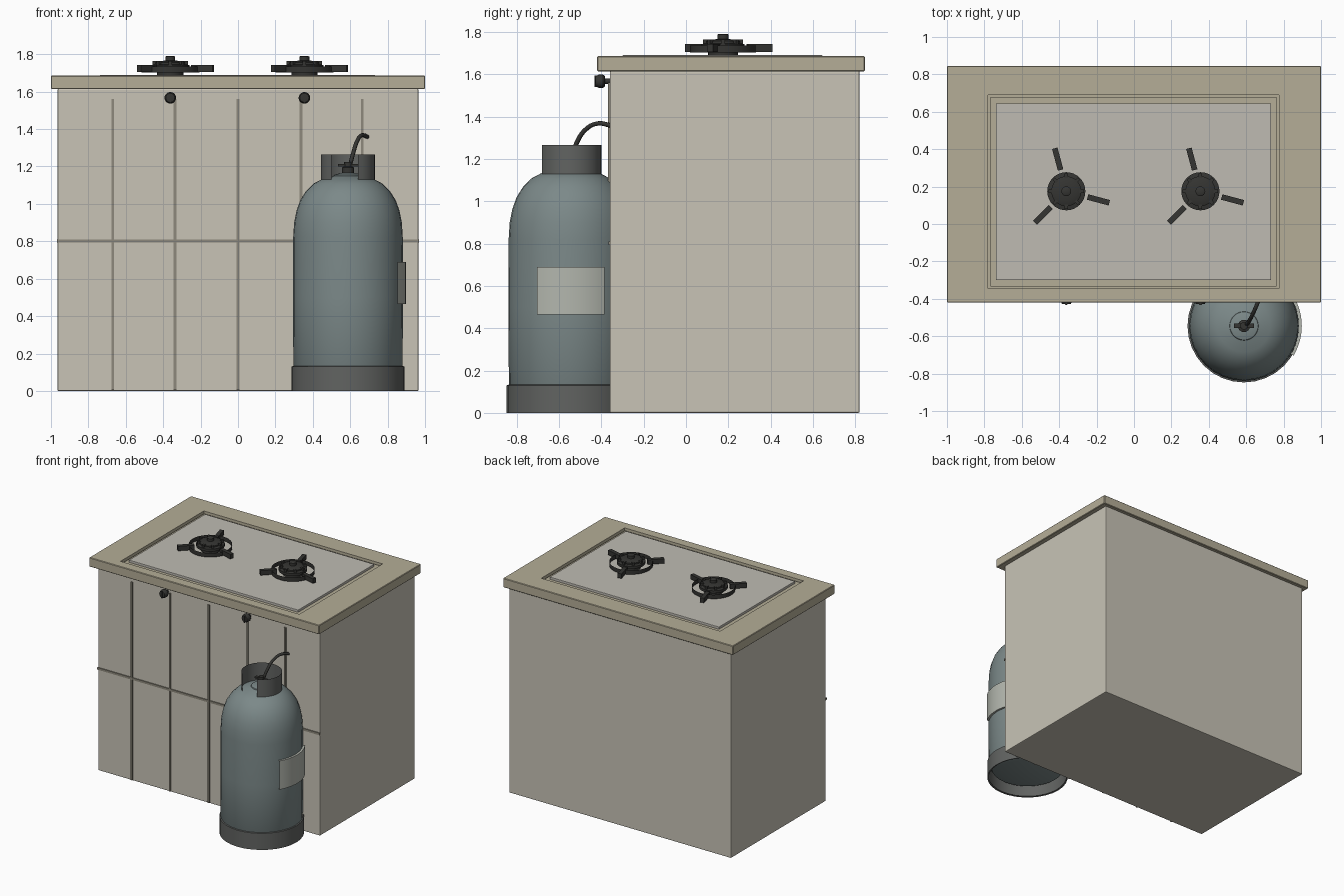
import bpy, bmesh
from math import sin, cos, pi, radians
from mathutils import Vector, Matrix

if "Cube" in bpy.data.objects:
    bpy.data.objects.remove(bpy.data.objects["Cube"])


def material(name, r, g, b):
    m = bpy.data.materials.new(name)
    m.diffuse_color = (r, g, b, 1)
    m.use_nodes = True
    m.node_tree.nodes["Principled BSDF"].inputs["Base Color"].default_value = m.diffuse_color
    return m


STONE = material("stone", .58, .55, .47)
GROUT = material("grout", .27, .25, .20)
WOOD = material("wood", .46, .42, .31)
PLATE = material("plate", .52, .50, .45)
DARK = material("dark_metal", .035, .035, .032)
GREY = material("grey_metal", .12, .125, .12)
BLUE = material("blue_grey", .20, .25, .25)
LABEL = material("label", .45, .47, .42)


def finish(name, bm, mat, smooth=False):
    bmesh.ops.recalc_face_normals(bm, faces=bm.faces)
    me = bpy.data.meshes.new(name)
    bm.to_mesh(me)
    bm.free()
    ob = bpy.data.objects.new(name, me)
    bpy.context.collection.objects.link(ob)
    me.materials.append(mat)
    if smooth:
        bpy.ops.object.select_all(action='DESELECT')
        ob.select_set(True)
        bpy.context.view_layer.objects.active = ob
        bpy.ops.object.shade_smooth_by_angle(angle=radians(35))
    return ob


def box(name, lo, hi, mat, bevel=0, spin=None):
    lo, hi = Vector(lo), Vector(hi)
    bm = bmesh.new()
    bmesh.ops.create_cube(bm, size=1)
    bmesh.ops.scale(bm, vec=hi - lo, verts=bm.verts)
    bmesh.ops.translate(bm, vec=(lo + hi) / 2, verts=bm.verts)
    if spin:
        bm.transform(spin)
    if bevel:
        bmesh.ops.bevel(bm, geom=bm.edges[:], offset=bevel, segments=2, affect='EDGES', profile=.5)
    return finish(name, bm, mat)


def lathe(name, profile, at, mat, n=32, a0=0, a1=360, matrix=None):
    """Turn an (r, z) profile about z, fully or over part of a turn."""
    bm = bmesh.new()
    full = a1 - a0 == 360
    cols = []
    for i in range(n if full else n + 1):
        a = radians(a0 + (a1 - a0) * i / n)
        cols.append([bm.verts.new((r * cos(a), r * sin(a), z)) for r, z in profile])
    for i in range(n):
        p, q = cols[i], cols[(i + 1) % len(cols)]
        for k in range(len(profile) - 1):
            bm.faces.new((p[k], q[k], q[k + 1], p[k + 1]))
    bmesh.ops.remove_doubles(bm, verts=bm.verts, dist=1e-5)
    if matrix:
        bm.transform(matrix)
    bmesh.ops.translate(bm, vec=at, verts=bm.verts)
    return finish(name, bm, mat, True)


# cabinet with grout lines on its front
box("cabinet", (-.965, -.36, 0), (.965, .82, 1.615), STONE, .006)
for i, x in enumerate((-.67, -.337, 0, .337, .665)):
    box(f"grout_vertical_{i}", (x - .007, -.368, .004), (x + .007, -.355, 1.56), GROUT)
box("grout_horizontal", (-.967, -.367, .793), (.967, -.355, .81), GROUT)

# countertop with a shallow recess, and the cooktop plate inside it
bm = bmesh.new()
bmesh.ops.create_cube(bm, size=1)
bmesh.ops.scale(bm, vec=(2, 1.265, .072), verts=bm.verts)
bmesh.ops.translate(bm, vec=(0, .2125, 1.65), verts=bm.verts)
bmesh.ops.bevel(bm, geom=bm.edges[:], offset=.004, segments=1, affect='EDGES')
top = max(bm.faces, key=lambda f: f.calc_center_median().z)
bmesh.ops.inset_region(bm, faces=[top], thickness=.1)
for v in top.verts:
    v.co.x = .775 if v.co.x > 0 else -.78
    v.co.y = .69 if v.co.y > .2 else -.345
bmesh.ops.inset_region(bm, faces=[top], thickness=.001)
bmesh.ops.translate(bm, vec=(0, 0, -.025), verts=top.verts)
finish("countertop", bm, WOOD)
box("cooktop_rim", (-.768, -.333, 1.655), (.763, .678, 1.672), WOOD)
box("cooktop_plate", (-.738, -.3, 1.66), (.733, .645, 1.69), PLATE, .003)

# two burners with pan supports, and their knobs
for side, bx in (("left", -.362), ("right", .355)):
    c = Vector((bx, .175, 0))
    lathe(f"burner_{side}", [(0, 1.685), (.07, 1.685), (.07, 1.706), (.05, 1.71), (.05, 1.718),
                             (.102, 1.722), (.102, 1.742), (.08, 1.746), (.08, 1.756), (.06, 1.764),
                             (.026, 1.766), (.026, 1.787), (.02, 1.791), (0, 1.791)], c, DARK)
    for i in range(8):
        box(f"burner_{side}_lug_{i}", (.07, -.009, 1.74), (.095, .009, 1.764), DARK,
            spin=Matrix.Translation(c) @ Matrix.Rotation(i * pi / 4, 4, 'Z'))
    lathe(f"support_ring_{side}", [(.155, 1.703), (.155, 1.735)], c, DARK)
    for i, a in enumerate((105, -15, 225)):
        box(f"support_arm_{side}_{i}", (.118, -.015, 1.706), (.238, .015, 1.742), DARK,
            spin=Matrix.Translation(c) @ Matrix.Rotation(radians(a), 4, 'Z'))
    lathe(f"knob_{side}", [(0, -.06), (.012, -.06), (.012, 0), (.025, .002), (.031, .01), (.031, .03),
                           (.024, .045), (0, .048)], (bx, -.382, 1.567), DARK, 20,
          matrix=Matrix.Rotation(pi / 2, 4, 'X'))
    box(f"knob_{side}_grip", (bx - .005, -.432, 1.54), (bx + .005, -.42, 1.594), DARK)

# gas bottle: foot ring, body, label, open collar
B = Vector((.588, -.545, 0))
lathe("bottle_foot", [(.29, .004), (.302, 0), (.302, .13), (.294, .133)], B, GREY)
lathe("bottle_body", [(0, .05), (.2, .06), (.27, .08), (.292, .12), (.294, .5), (.293, .82), (.288, .9),
                      (.275, .965), (.255, 1.02), (.225, 1.068), (.185, 1.108), (.14, 1.132), (.085, 1.145),
                      (.077, 1.148), (.075, 1.155), (.04, 1.165), (0, 1.165)], B, BLUE)
lathe("bottle_label", [(.293, .465), (.309, .465), (.309, .69), (.293, .69)], B, LABEL, 12, -31, 31)
lathe("bottle_collar", [(.145, 1.115), (.145, 1.265)], B, GREY, 28, -68, 233)

# valve with hand bar, and the hose into the cabinet
lathe("valve", [(0, 1.16), (.033, 1.16), (.033, 1.195), (.02, 1.2), (.02, 1.225), (0, 1.225)], B, DARK, 16)
box("valve_handle", (.535, -.557, 1.2), (.641, -.533, 1.212), DARK)
cu = bpy.data.curves.new("hose", 'CURVE')
cu.dimensions = '3D'
cu.bevel_depth = .011
cu.bevel_resolution = 2
cu.resolution_u = 6
cu.use_fill_caps = True
sp = cu.splines.new('BEZIER')
path = [(.597, -.54, 1.2), (.615, -.52, 1.268), (.638, -.475, 1.338), (.662, -.42, 1.367), (.695, -.35, 1.357)]
sp.bezier_points.add(len(path) - 1)
for p, co in zip(sp.bezier_points, path):
    p.co = co
    p.handle_left_type = p.handle_right_type = 'AUTO'
hose = bpy.data.objects.new("hose", cu)
bpy.context.collection.objects.link(hose)
cu.materials.append(DARK)
